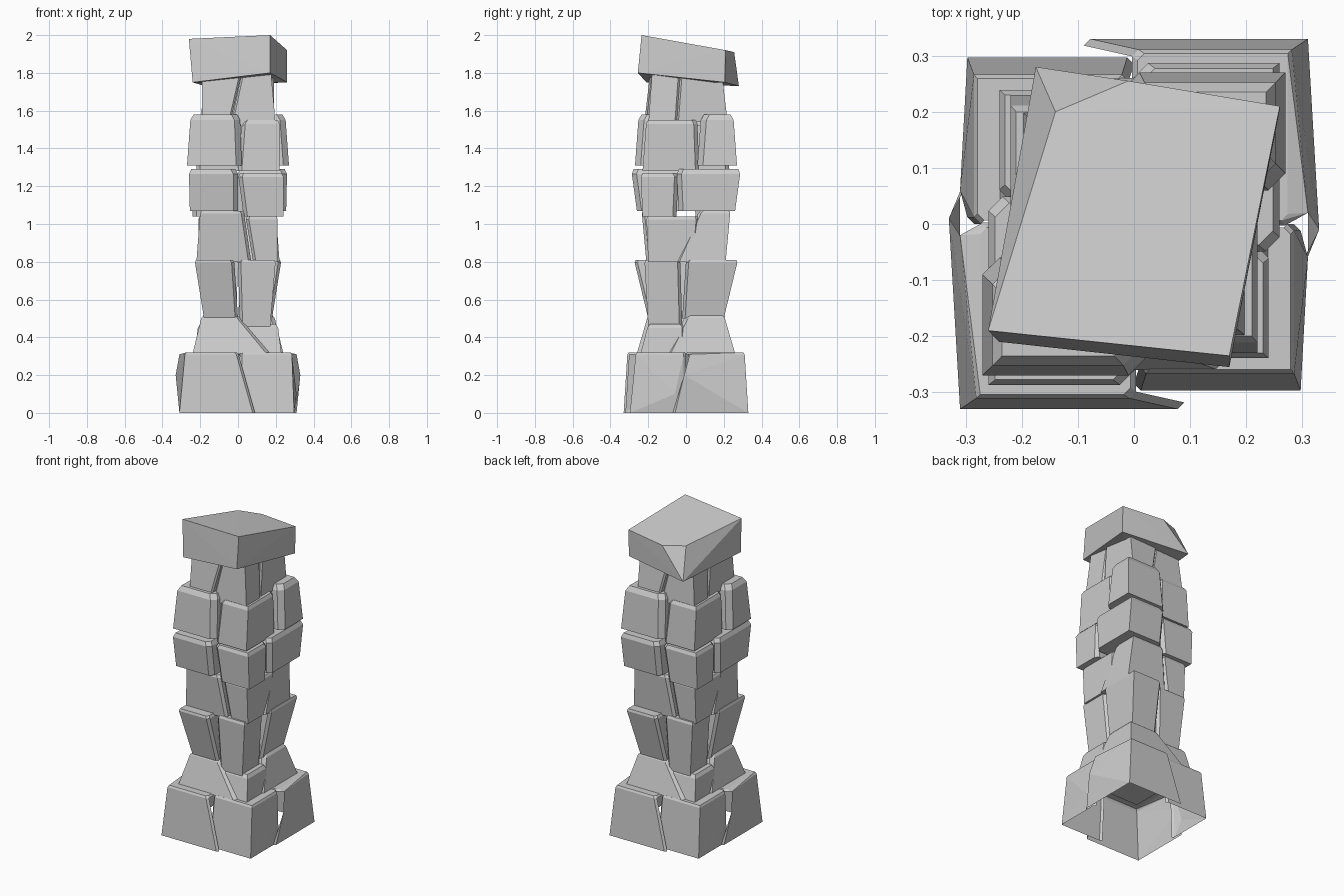
import bpy
import bmesh
from mathutils import Vector

if "Cube" in bpy.data.objects:
    bpy.data.objects.remove(bpy.data.objects["Cube"], do_unlink=True)

stone_grey = bpy.data.materials.new("stone grey")
stone_grey.use_nodes = True
grey = (0.6, 0.6, 0.6, 1)
stone_grey.diffuse_color = grey
stone_grey.node_tree.nodes["Principled BSDF"].inputs["Base Color"].default_value = grey


def hull(name, points, open_towards=None):
    """Chiselled block: the convex hull of a few points, optionally a shell open below and inside."""
    bm = bmesh.new()
    verts = [bm.verts.new(p) for p in points]
    result = bmesh.ops.convex_hull(bm, input=verts)
    loose = {g for key in ("geom_interior", "geom_unused") for g in result[key]
             if isinstance(g, bmesh.types.BMVert)}
    bmesh.ops.delete(bm, geom=list(loose), context="VERTS")
    bmesh.ops.recalc_face_normals(bm, faces=bm.faces)
    if open_towards:
        inward = Vector(open_towards).normalized()
        hidden = [f for f in bm.faces if f.normal.z < -0.9
                  or (f.normal.z < 0.5 and f.normal.dot(inward) > 0.3)]
        bmesh.ops.delete(bm, geom=hidden, context="FACES")
    mesh = bpy.data.meshes.new(name)
    bm.to_mesh(mesh)
    bm.free()
    mesh.materials.append(stone_grey)
    obj = bpy.data.objects.new(name, mesh)
    bpy.context.collection.objects.link(obj)
    return obj


def ring(corner_x, corner_y, end_x, end_y, z, lip, inset):
    """Plan of one corner stone, with chamfers where it meets its neighbours."""
    sx = 1 if corner_x > 0 else -1
    cx, cy = corner_x - sx * inset, corner_y + inset
    ex, ey = end_x + sx * inset, end_y - inset
    plan = [(cx, cy), (ex + sx * lip, cy), (ex, cy + lip), (ex, ey),
            (cx - sx * lip, ey), (cx, ey - lip)]
    return [(x, y, z) for x, y in plan]


def stone_pair(name, z0, z1, bottom, top, lip=0.02, extra=(), shell=False):
    """A corner stone and its half-turn twin. Each end is corner x, y, then face ends x, y."""
    def level(t, inset):
        mix = [b + (a - b) * t for a, b in zip(top, bottom)]
        return ring(*mix, z0 + (z1 - z0) * t, lip, inset)

    edge = lip / (z1 - z0)
    points = level(0, 0) + level(1 - edge, 0) + level(1, lip / 2) + list(extra)
    for side, s in (("front", 1), ("back", -1)):
        turned = [(s * x, s * y, z) for x, y, z in points]
        inward = (-s * bottom[0], -s * bottom[1], 0) if shell else None
        hull(f"{side}_{name}", turned, inward)


# Hollow base
stone_pair("base_large", 0, .32, (-.31, -.33, .09, .07), (-.28, -.31, 0, 0), .012,
           [(-.31, -.02, .31), (-.33, .01, .2)], True)
stone_pair("base_small", 0, .32, (.297, -.297, 0, 0), (.285, -.265, .01, 0), .012,
           [(.31, -.06, .1)], True)

# Sloping plinth
stone_pair("plinth_large", .315, .52, (-.24, -.26, .17, .1), (-.19, -.2, 0, 0))
stone_pair("plinth_small", .315, .47, (.23, -.24, .05, 0), (.21, -.2, .02, 0))

# Flaring lower shaft
stone_pair("lower_shaft_large", .5, .81, (-.18, -.2, 0, .02), (-.23, -.275, -.02, 0), .015)
stone_pair("lower_shaft_small", .45, .81, (.17, -.2, .01, -.02), (.2, -.22, 0, -.03), .015)

# Middle shaft
stone_pair("middle_shaft_large", .8, 1.07, (-.22, -.21, .07, .05), (-.2, -.235, .03, -.07), .015)
stone_pair("middle_shaft_small", .8, 1.04, (.21, -.2, .08, .05), (.21, -.21, .04, .07), .015)

# Two bulging rows
stone_pair("lower_bulge_large", 1.07, 1.29, (-.255, -.26, 0, .04), (-.26, -.29, 0, .05), .025)
stone_pair("lower_bulge_small", 1.04, 1.27, (.24, -.23, .03, -.05), (.24, -.24, 0, -.04), .02)
stone_pair("upper_bulge_large", 1.31, 1.58, (-.27, -.27, .02, -.06), (-.25, -.25, .01, -.08), .03)
stone_pair("upper_bulge_small", 1.28, 1.55, (.22, -.23, 0, .07), (.22, -.21, .02, .06), .02)

# Neck
stone_pair("neck_large", 1.54, 1.8, (-.19, -.22, -.04, .05), (-.19, -.19, .02, .03), .01)
stone_pair("neck_small", 1.52, 1.8, (.2, -.2, -.04, -.05), (.175, -.18, .02, -.03), .01)

# Tilted capstone with a chipped back corner
cap_bottom = [(-.24, -.21, 1.75), (.17, -.255, 1.8), (.26, .205, 1.75), (-.175, .28, 1.73)]
cap_top = [(-.26, -.19, 1.98), (.17, -.235, 2), (.26, .21, 1.92),
           (-.01, .255, 1.91), (-.14, .2, 1.92), (-.17, -.085, 1.96)]
hull("capstone", cap_bottom + cap_top)
